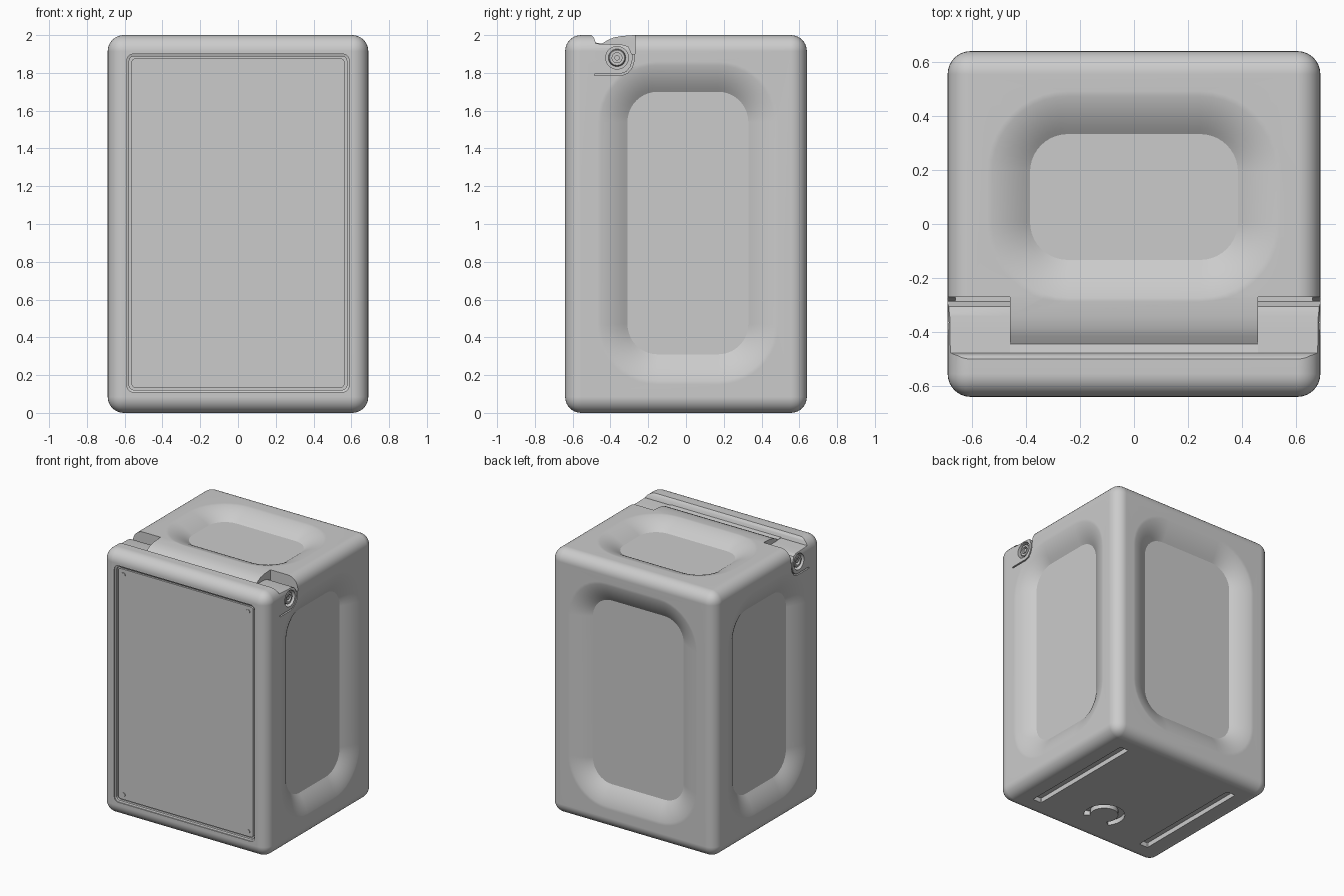
import bpy, bmesh
from math import cos, sin, radians, pi
from mathutils import Matrix, Vector

if "Cube" in bpy.data.objects:
    bpy.data.objects.remove(bpy.data.objects["Cube"], do_unlink=True)

grey = bpy.data.materials.new("light_grey")
grey.use_nodes = True
grey.diffuse_color = (0.6, 0.6, 0.6, 1)
grey.node_tree.nodes["Principled BSDF"].inputs["Base Color"].default_value = (0.6, 0.6, 0.6, 1)

HX, HY, TOP = 0.69, 0.64, 2.0
X, Y, Z = Vector((1, 0, 0)), Vector((0, 1, 0)), Vector((0, 0, 1))


def frame(u, v, n, origin):
    """Local axes u, v on a face, with n pointing outward."""
    return Matrix.Translation(origin) @ Matrix((u, v, n)).transposed().to_4x4()


LEFT = frame(Y, Z, X, X * HX)
RIGHT = frame(-Y, Z, -X, X * -HX)
BACK = frame(-X, Z, Y, Y * HY)
FRONT = frame(X, Z, -Y, Y * -HY)
LID = frame(X, Y, Z, Z * TOP)
BASE = frame(X, -Y, -Z, Z * 0)
ACROSS = frame(Y, Z, X, X * 0)


def make_object(name, bm):
    bmesh.ops.recalc_face_normals(bm, faces=bm.faces)
    mesh = bpy.data.meshes.new(name)
    bm.to_mesh(mesh)
    bm.free()
    mesh.materials.append(grey)
    obj = bpy.data.objects.new(name, mesh)
    bpy.context.collection.objects.link(obj)
    return obj


def loft(name, layers, matrix):
    """Solid through a list of (outline, height) layers."""
    bm = bmesh.new()
    rings = [[bm.verts.new(matrix @ Vector((u, v, h))) for u, v in outline]
             for outline, h in layers]
    for a, b in zip(rings, rings[1:]):
        for i in range(len(a)):
            j = (i + 1) % len(a)
            bm.faces.new((a[i], a[j], b[j], b[i]))
    bm.faces.new(rings[0])
    bm.faces.new(rings[-1])
    return make_object(name, bm)


def prism(name, outline, low, high, matrix):
    return loft(name, [(outline, low), (outline, high)], matrix)


def rounded(cx, cy, hw, hh, r, steps=10):
    points = []
    for k, (sx, sy) in enumerate(((1, 1), (-1, 1), (-1, -1), (1, -1))):
        for i in range(steps + 1):
            a = (k + i / steps) * pi / 2
            points.append((cx + sx * (hw - r) + r * cos(a), cy + sy * (hh - r) + r * sin(a)))
    return points


def circle(cx, cy, r, n=32):
    return [(cx + r * cos(2 * pi * i / n), cy + r * sin(2 * pi * i / n)) for i in range(n)]


def band(path, width):
    """Closed outline of a strip that follows a path."""
    one, two = [], []
    for i, p in enumerate(path):
        d = Vector(path[min(i + 1, len(path) - 1)]) - Vector(path[max(i - 1, 0)])
        side = Vector((-d.y, d.x)).normalized() * width / 2
        one.append(tuple(Vector(p) + side))
        two.append(tuple(Vector(p) - side))
    return one + two[::-1]


def activate(obj):
    bpy.ops.object.select_all(action='DESELECT')
    obj.select_set(True)
    bpy.context.view_layer.objects.active = obj


def carve(obj, cutter):
    cutter.hide_render = True
    mod = obj.modifiers.new("cut", 'BOOLEAN')
    mod.operation, mod.solver, mod.object = 'DIFFERENCE', 'EXACT', cutter
    activate(obj)
    bpy.ops.object.modifier_apply(modifier=mod.name)
    bpy.data.objects.remove(cutter, do_unlink=True)


def smooth(obj):
    activate(obj)
    bpy.ops.object.shade_smooth_by_angle(angle=radians(28))


# Main shell with rounded edges
bm = bmesh.new()
bmesh.ops.create_cube(bm, size=1)
for vert in bm.verts:
    vert.co = Vector((vert.co.x * 2 * HX, vert.co.y * 2 * HY, (vert.co.z + 0.5) * TOP))
bmesh.ops.bevel(bm, geom=bm.edges[:], offset=0.085, segments=8, profile=0.5, affect='EDGES')
body = make_object("body", bm)


# Dished hollows with flat floors on the sides, back and top
def dish(cx, cy, hw, hh, r, matrix, flare=0.2, depth=0.073, steps=10):
    layers = [(rounded(cx, cy, hw + flare, hh + flare, r + flare), 0.05)]
    for i in range(steps + 1):
        t = i / steps
        out = flare * (1 - t)
        layers.append((rounded(cx, cy, hw + out, hh + out, r + out), 0.003 - depth * t * t))
    carve(body, loft("dish_cutter", layers, matrix))


dish(0.01, 1.005, 0.32, 0.695, 0.16, LEFT)
dish(-0.01, 1.005, 0.32, 0.695, 0.16, RIGHT)
dish(0, 1.005, 0.38, 0.695, 0.16, BACK)
dish(0, 0.1, 0.385, 0.233, 0.14, LID)

# Groove behind the front cover
groove = [(-0.5, 2.0), (-0.487, 1.985), (-0.478, 1.96), (-0.445, 1.955), (-0.415, 1.973),
          (-0.385, 1.987), (-0.34, 1.995), (-0.275, 2.0), (-0.275, 2.05), (-0.5, 2.05)]
carve(body, prism("groove_cutter", groove, -0.8, 0.8, ACROSS))

# Hinge knuckles, their seams and pin recesses
knuckle = [(-0.478, 2.05), (-0.478, 1.955), (-0.42, 1.952), (-0.34, 1.95), (-0.305, 1.94),
           (-0.287, 1.9), (-0.27, 1.9), (-0.27, 2.05)]
seam = [(-0.278, 1.92), (-0.278, 1.87), (-0.29, 1.83), (-0.312, 1.803), (-0.345, 1.79), (-0.485, 1.79)]
PIN = (-0.365, 1.88)
for side, s in (("left", 1), ("right", -1)):
    face = frame(Y, Z, X * s, X * s * HX)
    carve(body, prism("knuckle_cutter", knuckle, -0.23, 0.1, face))
    carve(body, prism("seam_cutter", band(seam, 0.01), -0.03, 0.05, face))
    carve(body, prism("pin_cutter", circle(*PIN, 0.06), -0.04, 0.05, face))
    ring = loft(side + "_hinge_bush", [(circle(*PIN, 0.047), -0.05), (circle(*PIN, 0.044), -0.012),
                                       (circle(*PIN, 0.04), -0.008), (circle(*PIN, 0.026), -0.008),
                                       (circle(*PIN, 0.026), -0.03)], face)
    smooth(ring)
    smooth(prism(side + "_hinge_pin", circle(*PIN, 0.014), -0.04, -0.014, face))

# Stepped recess for the front panel
carve(body, loft("panel_cutter", [(rounded(0, 1.005, 0.588, 0.895, 0.035), 0.05),
                                  (rounded(0, 1.005, 0.588, 0.895, 0.035), -0.008),
                                  (rounded(0, 1.005, 0.576, 0.883, 0.025), -0.012),
                                  (rounded(0, 1.005, 0.576, 0.883, 0.025), -0.03)], FRONT))
smooth(prism("front_panel", rounded(0, 1.005, 0.564, 0.871, 0.02), -0.04, -0.016, FRONT))

# Panel screws
for sx in (-1, 1):
    for sz in (-1, 1):
        name = ("lower" if sz < 0 else "upper") + ("_left" if sx > 0 else "_right") + "_screw"
        spot = (sx * 0.522, 1.003 + sz * 0.832)
        smooth(prism(name, circle(*spot, 0.016, 20), -0.03, -0.011, FRONT))

# Long slots and an arched slot in the base
for s in (-1, 1):
    carve(body, prism("slot_cutter", rounded(s * 0.48, 0, 0.036, 0.47, 0.01, 3), -0.035, 0.05, BASE))
arch = [(0.12 * cos(radians(a)), 0.32 - 0.12 * sin(radians(a))) for a in range(-40, 221, 13)]
carve(body, prism("arch_cutter", band(arch, 0.045), -0.035, 0.05, BASE))

smooth(body)
mod = body.modifiers.new("even_shading", 'WEIGHTED_NORMAL')
mod.keep_sharp = True
